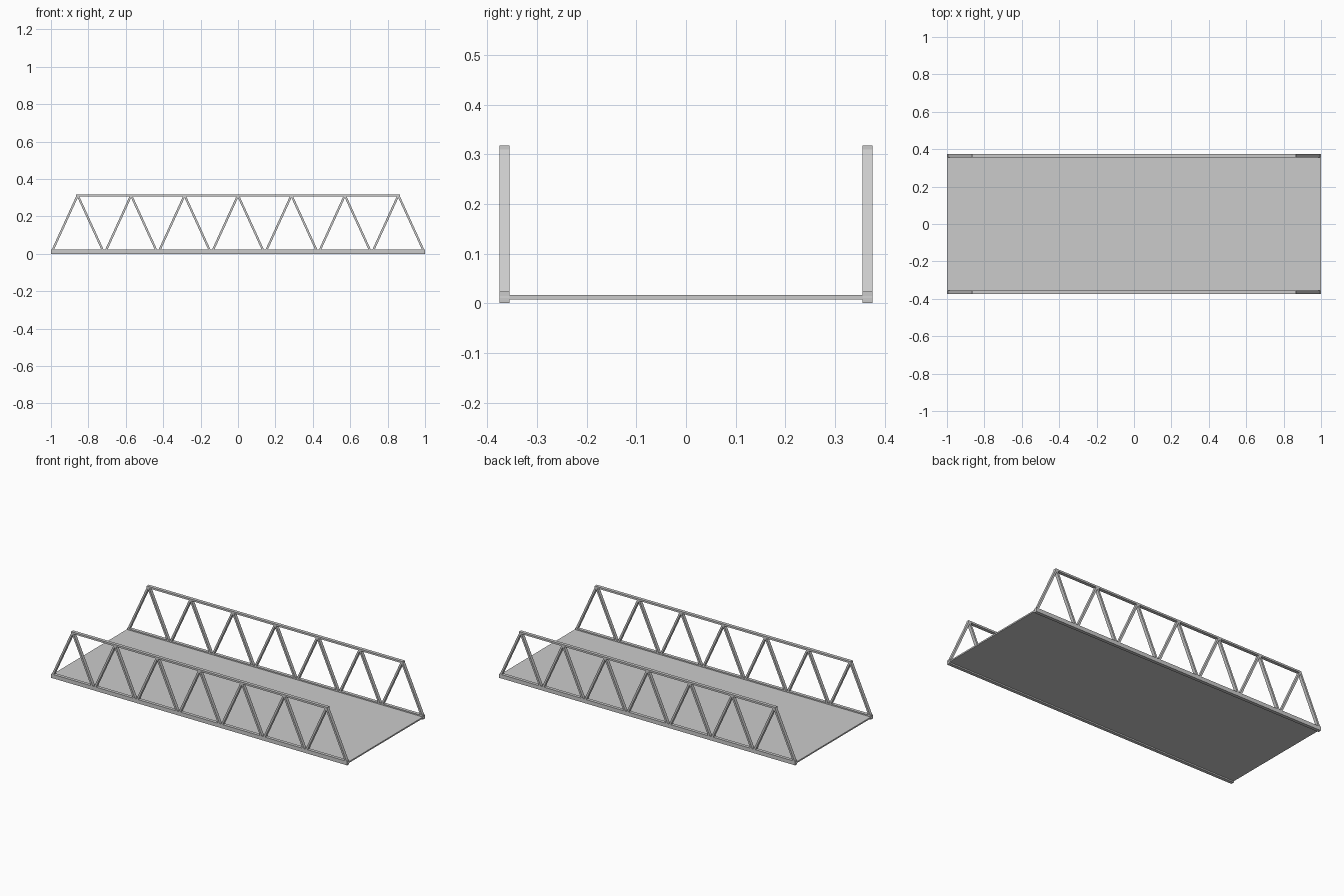
import bpy
import bmesh

if "Cube" in bpy.data.objects:
    bpy.data.objects.remove(bpy.data.objects["Cube"])

BAYS = 7
PITCH = 2 / BAYS
Y_IN, Y_OUT = 0.355, 0.375
TOP = 0.318


def prism(name, profile, y0, y1):
    """Extrude an x-z outline between two y positions."""
    bm = bmesh.new()
    face = bm.faces.new([bm.verts.new((x, y0, z)) for x, z in profile])
    ext = bmesh.ops.extrude_face_region(bm, geom=[face])
    verts = [v for v in ext["geom"] if isinstance(v, bmesh.types.BMVert)]
    bmesh.ops.translate(bm, verts=verts, vec=(0, y1 - y0, 0))
    bmesh.ops.recalc_face_normals(bm, faces=bm.faces)
    mesh = bpy.data.meshes.new(name)
    bm.to_mesh(mesh)
    bm.free()
    ob = bpy.data.objects.new(name, mesh)
    bpy.context.collection.objects.link(ob)
    return ob


def bar(name, half_length, z0, z1, y0, y1):
    h = half_length
    return prism(name, [(-h, z0), (h, z0), (h, z1), (-h, z1)], y0, y1)


def diagonal(name, x_bottom, x_top, y0, y1):
    # Slanted web member, its cut ends buried in the chords
    w, z0, z1 = 0.0062, 0.012, 0.313
    xb = x_bottom + (x_top - x_bottom) * z0 / z1
    return prism(name, [(xb - w, z0), (xb + w, z0), (x_top + w, z1), (x_top - w, z1)], y0, y1)


# Road deck
bar("deck", 1.0, 0.008, 0.0165, -Y_IN, Y_IN)

# Two side trusses
for side, y0, y1 in (("front", -Y_OUT, -Y_IN), ("back", Y_IN, Y_OUT)):
    bar(side + "_bottom_chord", 1.0, 0.0, 0.024, y0, y1)
    bar(side + "_top_chord", 1 - PITCH / 2 + 0.008, TOP - 0.011, TOP, y0, y1)
    for i in range(BAYS):
        left = -1 + i * PITCH
        apex = left + PITCH / 2
        diagonal(f"{side}_rising_diagonal_{i}", left, apex, y0, y1)
        diagonal(f"{side}_falling_diagonal_{i}", left + PITCH, apex, y0, y1)
